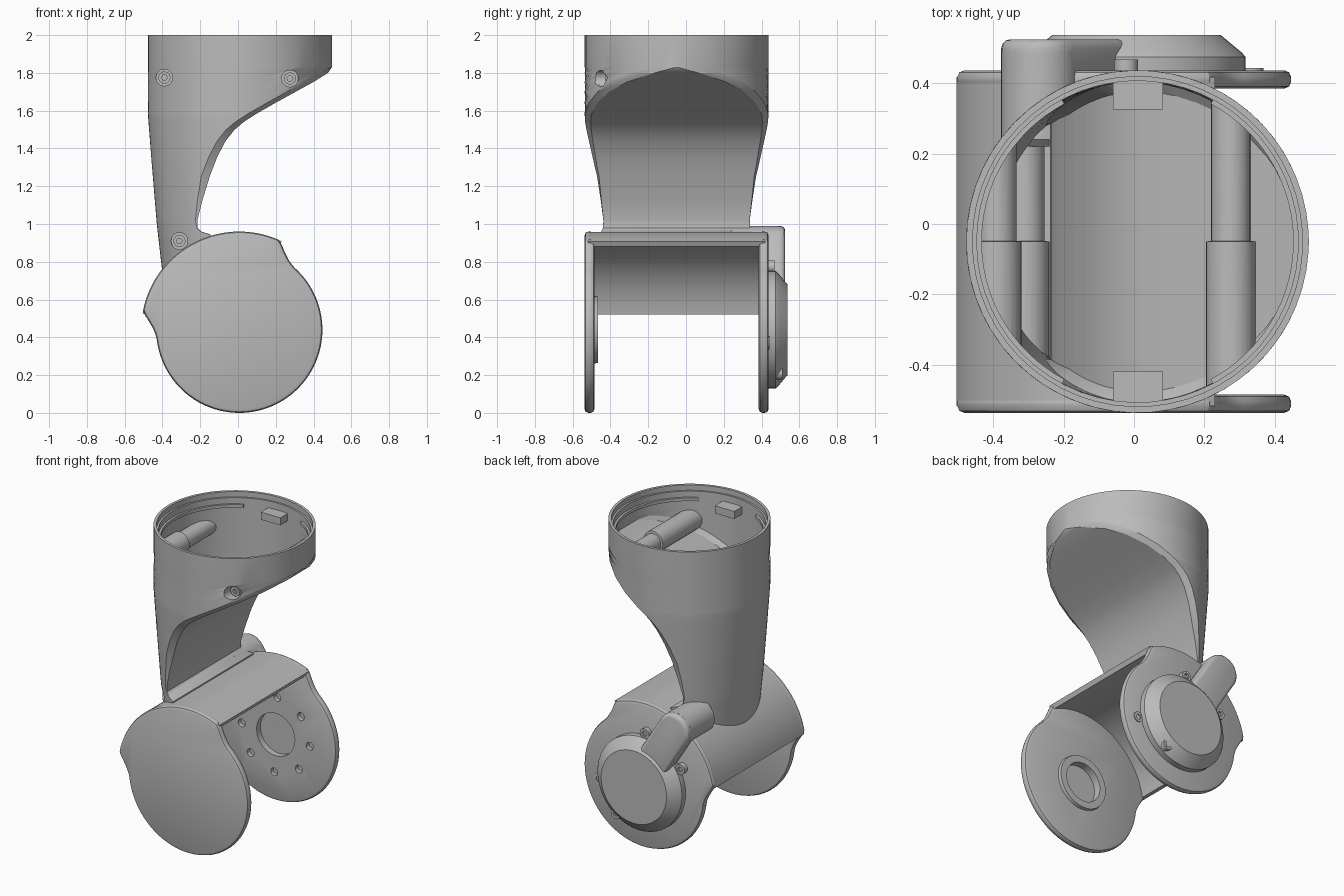
import bpy, bmesh, math
from math import sin, cos, radians

if "Cube" in bpy.data.objects:
    bpy.data.objects.remove(bpy.data.objects["Cube"])

grey = bpy.data.materials.new("plain_grey")
grey.use_nodes = True
COLOUR = (0.5, 0.5, 0.5, 1)
grey.diffuse_color = COLOUR
grey.node_tree.nodes["Principled BSDF"].inputs["Base Color"].default_value = COLOUR

PIVOT_X, PIVOT_Z = 0.007, 0.44      # fork axis
CUP_X, CUP_Y = 0.01, -0.05          # cup axis
TILT = 117.5                        # direction of the web's middle
parts = []


def loft(name, rings):
    """Bridge closed rings of points and cap both ends."""
    bm = bmesh.new()
    rows = [[bm.verts.new(p) for p in ring] for ring in rings]
    n = len(rows[0])
    for a, b in zip(rows, rows[1:]):
        for i in range(n):
            j = (i + 1) % n
            bm.faces.new((a[i], a[j], b[j], b[i]))
    bm.faces.new(rows[0][::-1])
    bm.faces.new(rows[-1])
    bmesh.ops.recalc_face_normals(bm, faces=bm.faces[:])
    mesh = bpy.data.meshes.new(name)
    bm.to_mesh(mesh)
    bm.free()
    mesh.materials.append(grey)
    ob = bpy.data.objects.new(name, mesh)
    bpy.context.collection.objects.link(ob)
    parts.append(ob)
    return ob


def slab(name, outline, y0, y1):
    """Extrude an (x, z) outline along y."""
    return loft(name, [[(x, y, z) for x, z in outline] for y in (y0, y1)])


def turned(name, x, z, steps, n=48):
    """Round part along y from (radius, y) steps."""
    turn = [2 * math.pi * i / n for i in range(n)]
    return loft(name, [[(x + r * cos(a), y, z + r * sin(a)) for a in turn]
                       for r, y in steps])


def apply(ob, mod):
    bpy.context.view_layer.objects.active = ob
    bpy.ops.object.modifier_apply(modifier=mod.name)


def boolean(ob, tool, kind="DIFFERENCE"):
    mod = ob.modifiers.new("cut", "BOOLEAN")
    mod.operation, mod.solver, mod.object = kind, "EXACT", tool
    apply(ob, mod)
    parts.remove(tool)
    bpy.data.objects.remove(tool)


def bevel(ob, width, segments):
    mod = ob.modifiers.new("round", "BEVEL")
    mod.width, mod.segments = width, segments
    mod.limit_method, mod.angle_limit = "ANGLE", radians(70)
    apply(ob, mod)


def polar(angle, r):
    a = radians(angle)
    return PIVOT_X + r * cos(a), PIVOT_Z + r * sin(a)


def web_cut(ob):
    """Trim whatever would show below the fork web."""
    boolean(ob, turned("floor", PIVOT_X, PIVOT_Z, [(0.506, -1), (0.506, 1)], 96))


# Fork side plates: a disc that swells towards the web
def cheek_radius(angle):
    off = abs((angle - TILT + 180) % 360 - 180)
    t = min(1, max(0, (70 - off) / 18))
    return 0.44 + 0.08 * t * t


cheek = [polar(i * 3 + TILT, cheek_radius(i * 3 + TILT)) for i in range(120)]
front_plate = slab("front_plate", cheek, -0.537, -0.485)
back_plate = slab("back_plate", cheek, 0.385, 0.437)
for plate in (front_plate, back_plate):
    bevel(plate, 0.02, 2)

# Curved web joining the plates
span = [TILT - 53 + 106 * i / 28 for i in range(29)]
slab("fork_web", [polar(a, 0.519) for a in span] +
     [polar(a, 0.487) for a in reversed(span)], -0.518, 0.418)

# Bearing ring and recess on the inside of the front plate
boolean(front_plate, turned("recess", PIVOT_X, PIVOT_Z, [(0.13, -0.515), (0.13, -0.4)]))
ring = turned("bearing_ring", PIVOT_X, PIVOT_Z, [(0.18, -0.49), (0.175, -0.465)])
boolean(ring, turned("bore", PIVOT_X, PIVOT_Z, [(0.13, -0.6), (0.13, -0.4)]))

# Shaft hole and bolt holes in the back plate
boolean(back_plate, turned("bore", PIVOT_X, PIVOT_Z, [(0.14, 0.3), (0.14, 0.5)]))
for k in range(8):
    hx, hz = polar(TILT - 30 + 45 * k, 0.25)
    boolean(back_plate, turned("bolt_hole", hx, hz, [(0.026, 0.3), (0.026, 0.415)], 16))

# Round cover on the back plate with its cable arm
turned("back_cover", PIVOT_X, PIVOT_Z,
       [(0.31, 0.425), (0.31, 0.475), (0.3, 0.487), (0.24, 0.537)])
ARM = 122
start, end = polar(ARM, 0.15), polar(ARM, 0.518)
outline = []
for (cx, cz), base in ((end, ARM - 90), (start, ARM + 90)):
    for k in range(13):
        a = radians(base + 15 * k)
        outline.append((cx + 0.11 * cos(a), cz + 0.11 * sin(a)))
bevel(slab("cable_arm", outline, 0.425, 0.525), 0.025, 3)
arm_root = turned("cable_arm_root", *end, [(0.09, 0.22), (0.11, 0.24), (0.11, 0.49)])
web_cut(arm_root)

# Cover screws: angle, distance from the axis, height
for angle, reach, top in ((95, 0.335, 0.468), (150, 0.335, 0.468),
                          (-12, 0.335, 0.443), (-56, 0.275, 0.51)):
    sx, sz = polar(angle, reach)
    screw = turned("cover_screw", sx, sz, [(0.034, 0.425), (0.034, top)], 20)
    boolean(screw, turned("socket", sx, sz, [(0.018, top - 0.015), (0.018, 0.6)], 6))

# Cup and neck: a tapered tube whose +x side is scooped away, as (z, x) and (z, rx, ry)
SCOOP = [(0.65, -0.14), (0.945, -0.145), (0.96, -0.195), (0.98, -0.214), (1.02, -0.215),
         (1.12, -0.19), (1.25, -0.15), (1.355, -0.11), (1.44, -0.065), (1.497, -0.02),
         (1.54, 0.03), (1.585, 0.1), (1.642, 0.2), (1.7, 0.305), (1.752, 0.4),
         (1.8, 0.477), (1.83, 0.5), (2.1, 0.5)]
TAPER = [(0.65, 0.4, 0.437), (1.0, 0.44, 0.457), (1.3, 0.465, 0.472),
         (1.58, 0.487, 0.487), (2.1, 0.487, 0.487)]


def interp(table, z, column):
    for a, b in zip(table, table[1:]):
        if z <= b[0]:
            return a[column] + (b[column] - a[column]) * (z - a[0]) / (b[0] - a[0])


def section(z, inset, lift, n=56):
    """Ellipse with its +x side cut flat and the two corners chamfered."""
    rx, ry = interp(TAPER, z, 1) - inset, interp(TAPER, z, 2) - inset
    cut = min(interp(SCOOP, z, 1) - 0.7 * lift, interp(SCOOP, z - lift, 1) - 0.6 * lift)
    u = min(1, (cut - CUP_X) / rx)
    half = max(0.004, ry * math.sqrt(1 - u * u))
    soft = min(1, half / 0.2) * min(1, max(0.1, (z - 0.95) / 0.3))
    first = math.acos(u - 0.045 * soft / rx)
    sweep = 2 * (math.pi - first)
    ring = [(CUP_X + rx * cos(first + sweep * i / n),
             CUP_Y + ry * sin(first + sweep * i / n), z) for i in range(n + 1)]
    flat = half - min(0.03, half / 2) * soft
    return ring + [(CUP_X + u * rx, CUP_Y + s * flat, z) for s in (-1, 1)]


def sections(low, high, inset, lift):
    levels = {low, high}
    for row in SCOOP + TAPER:
        levels |= {z for z in (row[0], row[0] + lift) if low < z < high}
    return [section(z, inset, lift) for z in sorted(levels)]


rim = [section(z, 0.018, 0.03) for z in (2.0, 1.965)]
cup = loft("cup_and_neck", sections(0.66, 2.0, 0, 0) + rim +
           sections(0.9, 1.965, 0.03, 0.035)[::-1])
web_cut(cup)

# Screw posts inside the cup, with countersunk screws on the front
for x, z, y in ((-0.39, 1.775, -0.27), (0.275, 1.77, -0.44), (-0.31, 0.91, -0.315)):
    post = turned("screw_post", x, z, [(0.07, -0.8), (0.07, CUP_Y),
                                       (0.056, CUP_Y + 0.002), (0.056, 0.8)], 28)
    boolean(post, loft("trim", sections(0.8, 1.95, 0.012, 0.014)), "INTERSECT")
    web_cut(post)
    for target in (cup, post):
        boolean(target, turned("screw_hole", x, z, [(0.044, -0.8), (0.044, y + 0.05)], 24))
    head = turned("body_screw", x, z, [(0.032, y + 0.015), (0.032, y + 0.055)], 24)
    boolean(head, turned("socket", x, z, [(0.016, -0.8), (0.016, y + 0.035)], 6))

# Locking tabs and ribs inside the rim
for name, y0, y1 in (("back_tab", 0.325, 0.415), ("front_tab", -0.515, -0.42)):
    slab(name, [(-0.06, 1.87), (0.083, 1.87), (0.083, 1.92), (-0.06, 1.92)], y0, y1)
for name, middle in (("left_rib", 0), ("right_rib", 180)):
    arc = [radians(middle - 62 + 4 * i) for i in range(32)]
    flat = [(0.47, a) for a in arc] + [(0.443, a) for a in reversed(arc)]
    loft(name, [[(CUP_X + r * cos(a), CUP_Y + r * sin(a), z) for r, a in flat]
                for z in (1.905, 1.925)])

# Smooth shading with crisp edges
bpy.ops.object.select_all(action="DESELECT")
for ob in parts:
    ob.select_set(True)
bpy.context.view_layer.objects.active = cup
bpy.ops.object.shade_smooth_by_angle(angle=radians(30))
